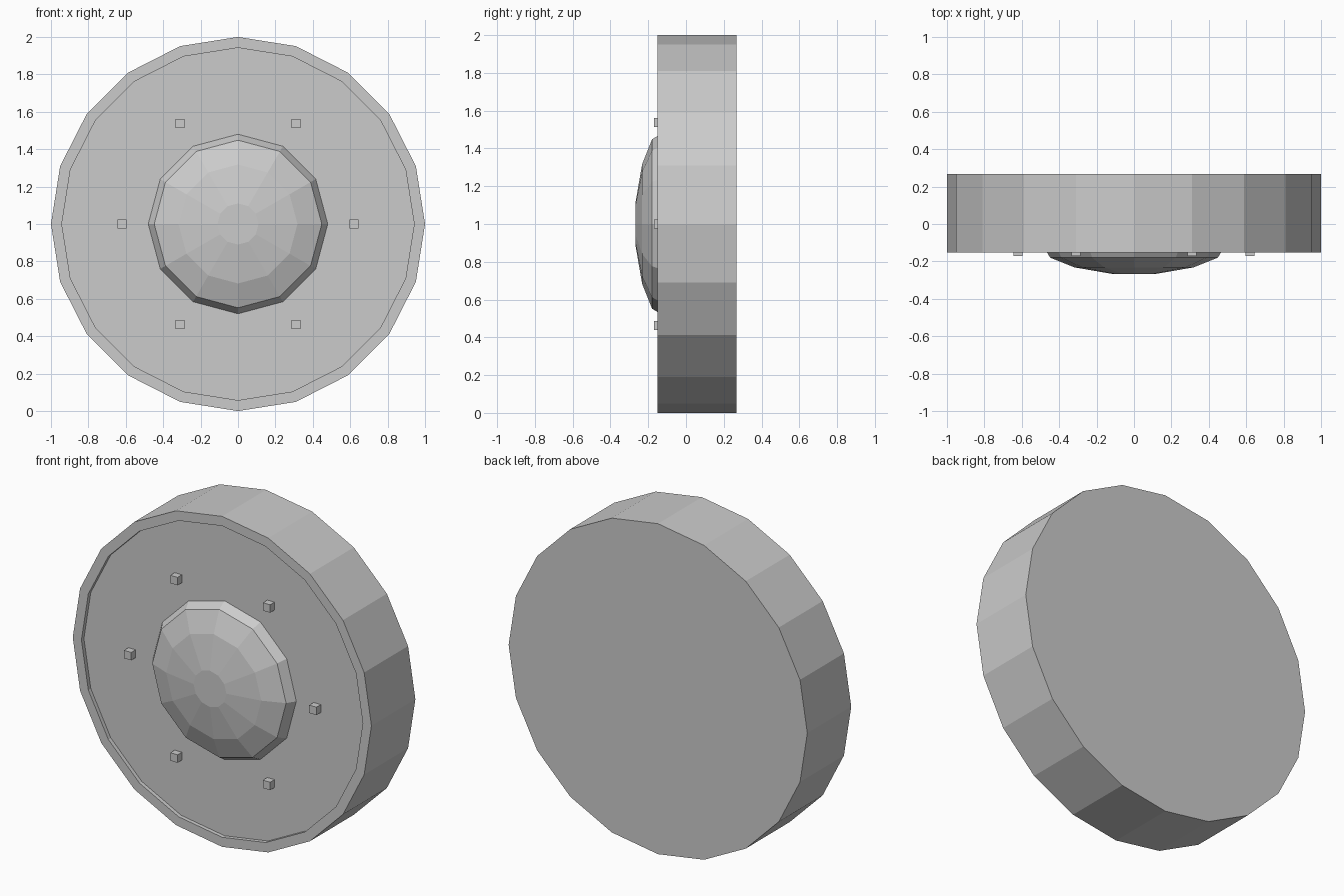
import bpy, bmesh
from math import sin, cos, pi, radians

if "Cube" in bpy.data.objects:
    bpy.data.objects.remove(bpy.data.objects["Cube"])

CENTRE_Z = 1.0


def lathe(name, profile, sides):
    """Spin (radius, y) points round the y axis, capping both ends."""
    bm = bmesh.new()
    rings = []
    for r, y in profile:
        rings.append([bm.verts.new((r * sin(2 * pi * i / sides), y,
                                    CENTRE_Z + r * cos(2 * pi * i / sides)))
                      for i in range(sides)])
    for a, b in zip(rings, rings[1:]):
        for i in range(sides):
            j = (i + 1) % sides
            bm.faces.new((a[i], a[j], b[j], b[i]))
    bm.faces.new(rings[0])
    bm.faces.new(rings[-1])
    bmesh.ops.recalc_face_normals(bm, faces=bm.faces)
    mesh = bpy.data.meshes.new(name)
    bm.to_mesh(mesh)
    bm.free()
    obj = bpy.data.objects.new(name, mesh)
    bpy.context.collection.objects.link(obj)
    return obj


# Thick disc with a raised rim around a shallow recessed face
FLOOR = -0.128
lathe("shield_disc", [(1.0, 0.268), (1.0, -0.152), (0.942, -0.152), (0.942, FLOOR)], 20)

# Faceted central boss
lathe("boss", [(0.48, FLOOR), (0.448, -0.18), (0.318, -0.232), (0.11, -0.268)], 12)

# Ring of six square studs
for k in range(6):
    a = radians(60 * k)
    bpy.ops.mesh.primitive_cube_add(
        size=1, location=(0.62 * cos(a), (FLOOR - 0.17) / 2, CENTRE_Z + 0.62 * sin(a)))
    stud = bpy.context.object
    stud.name = f"stud_{k + 1}"
    stud.scale = (0.048, 0.17 + FLOOR, 0.048)
